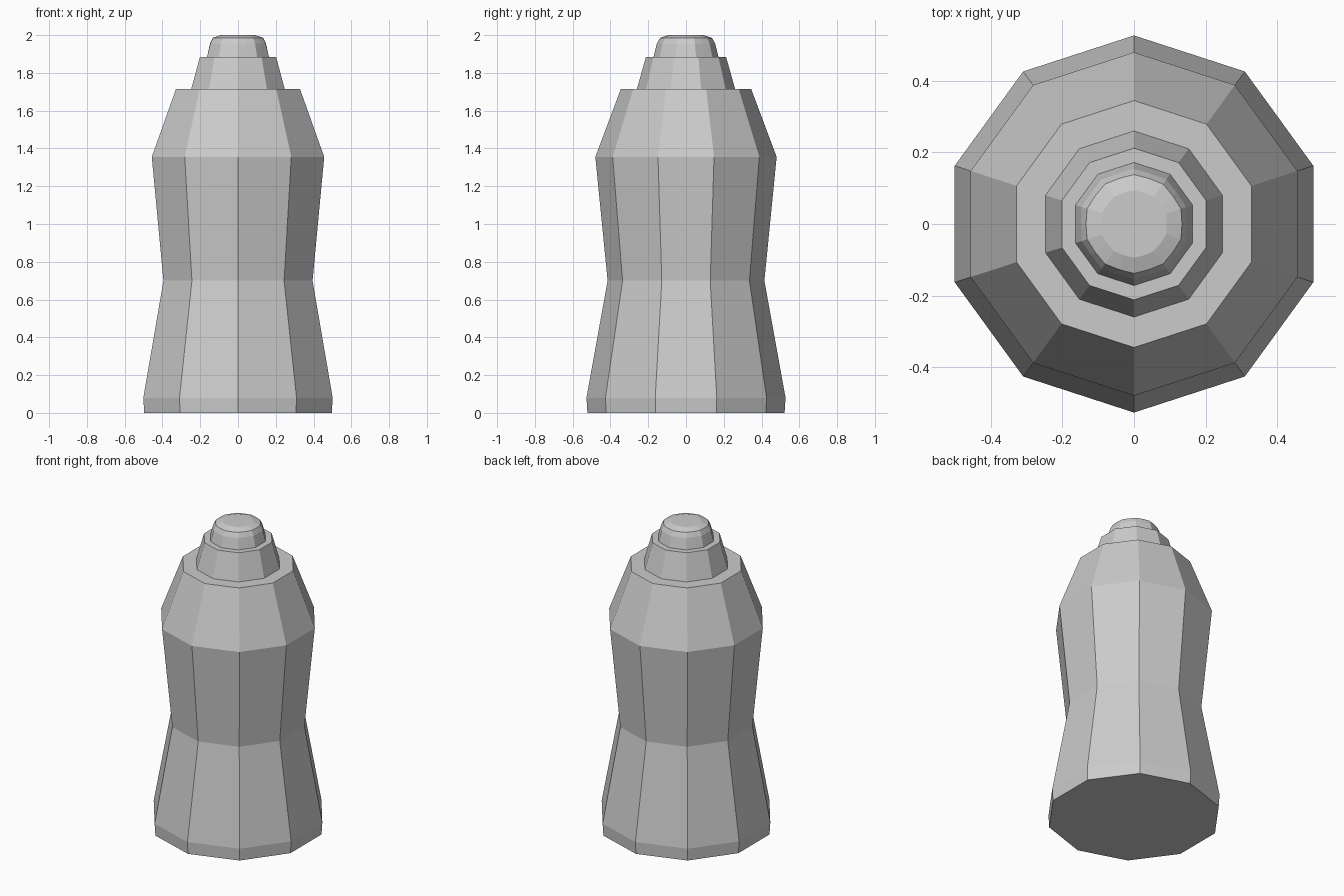
import bpy, bmesh
from math import sin, cos, pi

cube = bpy.data.objects.get("Cube")
if cube:
    bpy.data.objects.remove(cube, do_unlink=True)

grey = bpy.data.materials.new("plain_grey")
grey.use_nodes = True
colour = (0.6, 0.6, 0.6, 1)
grey.diffuse_color = colour
grey.node_tree.nodes["Principled BSDF"].inputs["Base Color"].default_value = colour

SIDES = 10
FLAT = cos(pi / SIDES)   # ratio of side distance to corner distance


def lathe(name, profile, split=False):
    """Stack faceted rings (corner radius, mid-side radius, height) and close both ends."""
    bm = bmesh.new()
    count = SIDES * 2 if split else SIDES
    rings = []
    for corner, middle, z in profile:
        ring = []
        for i in range(count):
            a = pi / 2 + 2 * pi * i / count
            r = middle if split and i % 2 else corner
            ring.append(bm.verts.new((r * cos(a), r * sin(a), z)))
        rings.append(ring)
    for low, high in zip(rings, rings[1:]):
        for i in range(count):
            j = (i + 1) % count
            bm.faces.new((low[i], low[j], high[j], high[i]))
    bm.faces.new(rings[0][::-1])
    bm.faces.new(rings[-1])
    mesh = bpy.data.meshes.new(name)
    bm.to_mesh(mesh)
    bm.free()
    mesh.materials.append(grey)
    obj = bpy.data.objects.new(name, mesh)
    bpy.context.collection.objects.link(obj)
    return obj


# Waisted body with shoulder, ledge and collar
body = [(0.522, 0), (0.527, 0.08), (0.415, 0.70), (0.48, 1.355),
        (0.345, 1.715), (0.26, 1.715), (0.212, 1.885)]
lathe("bottle_body", [(r, r, z) for r, z in body])

# Rounded cap, its sides split in two so that it softens towards the top
cap = [(0.172, 0.172 * FLAT, 1.885), (0.154, 0.148, 1.955),
       (0.138, 0.134, 1.985), (0.094, 0.092, 2.0)]
lathe("rounded_cap", cap, split=True)
